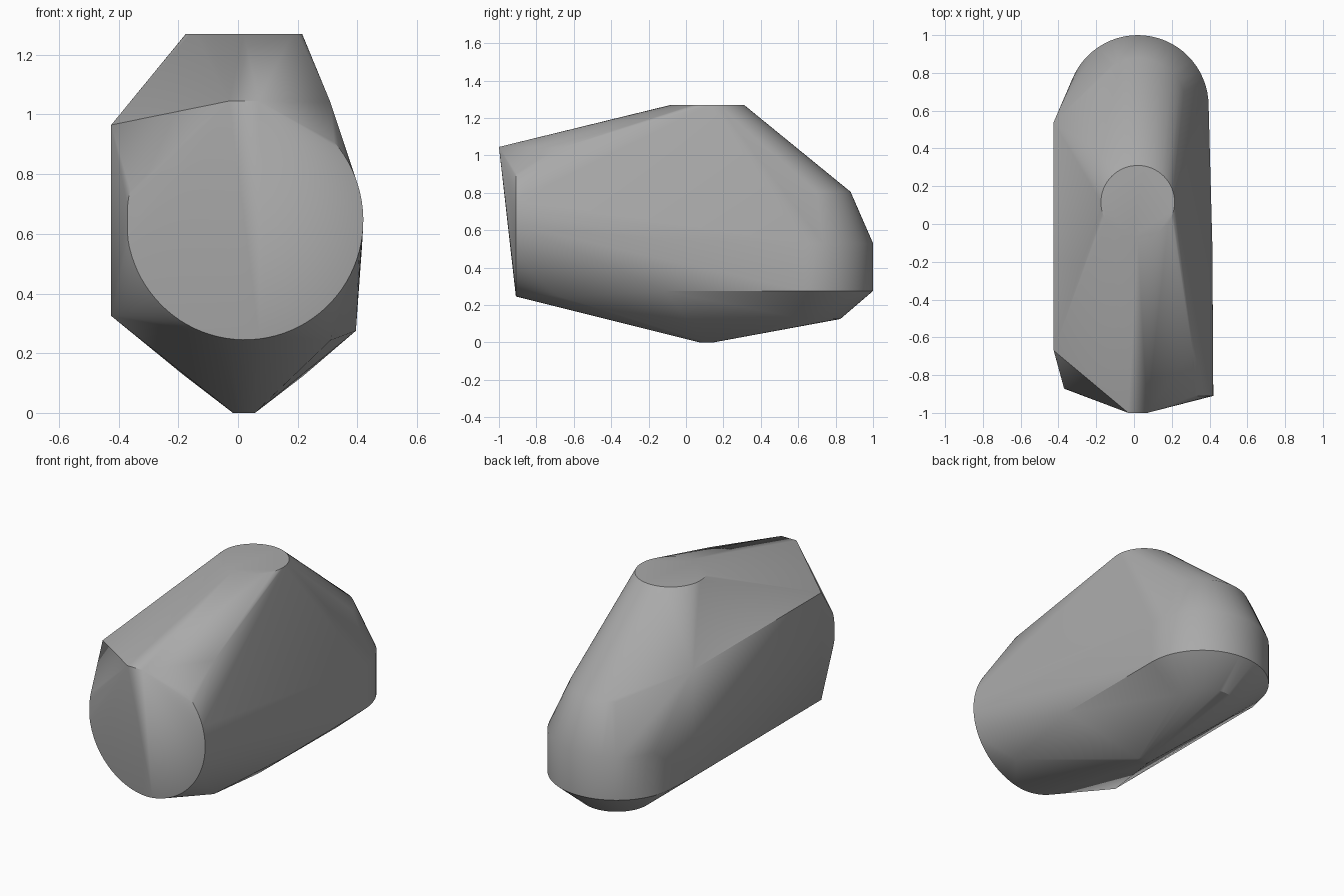
import bpy
import bmesh
from math import sin, cos, pi, radians

if "Cube" in bpy.data.objects:
    bpy.data.objects.remove(bpy.data.objects["Cube"])

grey = bpy.data.materials.new("mid_grey")
grey.use_nodes = True
colour = (0.4, 0.4, 0.4, 1)
grey.diffuse_color = colour
grey.node_tree.nodes["Principled BSDF"].inputs["Base Color"].default_value = colour


def ring(x, y, z, radius, sides=64):
    """Horizontal circle of points."""
    return [(x + radius * cos(2 * pi * i / sides),
             y + radius * sin(2 * pi * i / sides), z) for i in range(sides)]


points = []
# flat cap on top and small foot below
points += ring(0.02, 0.115, 1.27, 0.195)
points += ring(0.02, 0.11, 0, 0.037, 16)

# rounded rear drum
for z, radius in ((0.125, 0.2), (0.275, 0.375), (0.53, 0.375), (0.805, 0.255)):
    points += ring(0.02, 0.625, z, radius)

# flat side panel
points += [(-0.425, y, z) for y in (-0.67, 0.54) for z in (0.325, 0.965)]

# shoulder, hip and lower edge of the other side
points += [(0.31, -0.67, 1.04), (0.31, -0.67, 0.243),
           (0.395, -0.12, 0.275), (0.415, -0.12, 0.55)]

# round front face, turned back slightly on one side
for degrees in range(-195, 47, 4):
    x = max(-0.37, 0.023 + 0.397 * cos(radians(degrees)))
    z = 0.645 + 0.4 * sin(radians(degrees))
    points.append((x, -0.91 + 0.09 * max(0, 0.055 - x), z))

# front peak
points += [(-0.03, -1, 1.045), (0.07, -1, 1.045)]

# wrap everything in one tight shell
bm = bmesh.new()
for p in points:
    bm.verts.new(p)
hull = bmesh.ops.convex_hull(bm, input=bm.verts)
spare = {v for v in hull["geom_interior"] + hull["geom_unused"]
         if isinstance(v, bmesh.types.BMVert)}
bmesh.ops.delete(bm, geom=list(spare), context="VERTS")
bmesh.ops.dissolve_limit(bm, angle_limit=radians(0.5), verts=bm.verts, edges=bm.edges)
bmesh.ops.recalc_face_normals(bm, faces=bm.faces)
mesh = bpy.data.meshes.new("body_shell")
bm.to_mesh(mesh)
bm.free()
mesh.materials.append(grey)

shell = bpy.data.objects.new("body_shell", mesh)
bpy.context.collection.objects.link(shell)
bpy.context.view_layer.objects.active = shell
shell.select_set(True)
bpy.ops.object.shade_smooth_by_angle(angle=radians(30))
